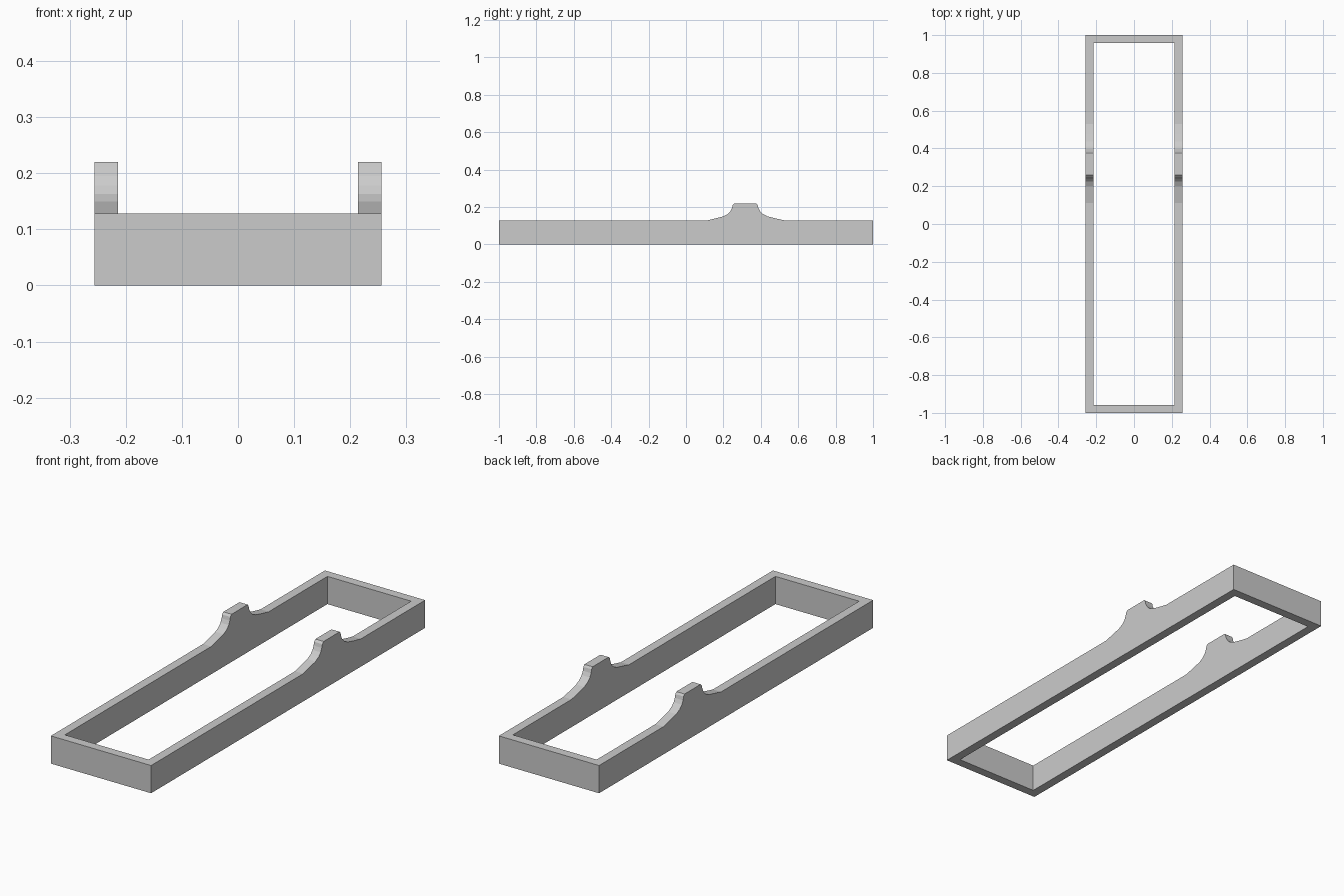
import bpy, bmesh

if "Cube" in bpy.data.objects:
    bpy.data.objects.remove(bpy.data.objects["Cube"])

HALF_W, WALL, RAIL_H = 0.256, 0.042, 0.128

# Side outline (y, z): long low rail with one flared lug
lug = [(0.11, RAIL_H), (0.155, 0.139), (0.20, 0.150), (0.224, 0.163),
       (0.238, 0.178), (0.246, 0.195), (0.250, 0.211), (0.259, 0.22),
       (0.376, 0.22), (0.383, 0.211), (0.387, 0.195), (0.396, 0.178),
       (0.411, 0.163), (0.436, 0.150), (0.48, 0.139), (0.53, RAIL_H)]
outline = [(-1, 0), (-1, RAIL_H)] + lug + [(1, RAIL_H), (1, 0)]


def new_object(name, bm):
    bmesh.ops.recalc_face_normals(bm, faces=bm.faces)
    mesh = bpy.data.meshes.new(name)
    bm.to_mesh(mesh)
    bm.free()
    obj = bpy.data.objects.new(name, mesh)
    bpy.context.collection.objects.link(obj)
    return obj


# Frame block: outline extruded across the full width
bm = bmesh.new()
face = bm.faces.new([bm.verts.new((-HALF_W, y, z)) for y, z in outline])
ext = bmesh.ops.extrude_face_region(bm, geom=[face])
bmesh.ops.translate(bm, vec=(2 * HALF_W, 0, 0),
                    verts=[v for v in ext["geom"] if isinstance(v, bmesh.types.BMVert)])
frame = new_object("rail_frame", bm)

# Rectangular opening, leaving thin walls and a lug on each side rail
bm = bmesh.new()
bmesh.ops.create_cube(bm, size=1)
bmesh.ops.scale(bm, vec=(2 * (HALF_W - WALL), 2 * (1 - WALL), 1), verts=bm.verts)
cutter = new_object("opening_cutter", bm)
cutter.hide_render = True

cut = frame.modifiers.new("opening", "BOOLEAN")
cut.operation = "DIFFERENCE"
cut.solver = "EXACT"
cut.object = cutter
bpy.context.view_layer.objects.active = frame
bpy.ops.object.modifier_apply(modifier=cut.name)
bpy.data.objects.remove(cutter)
